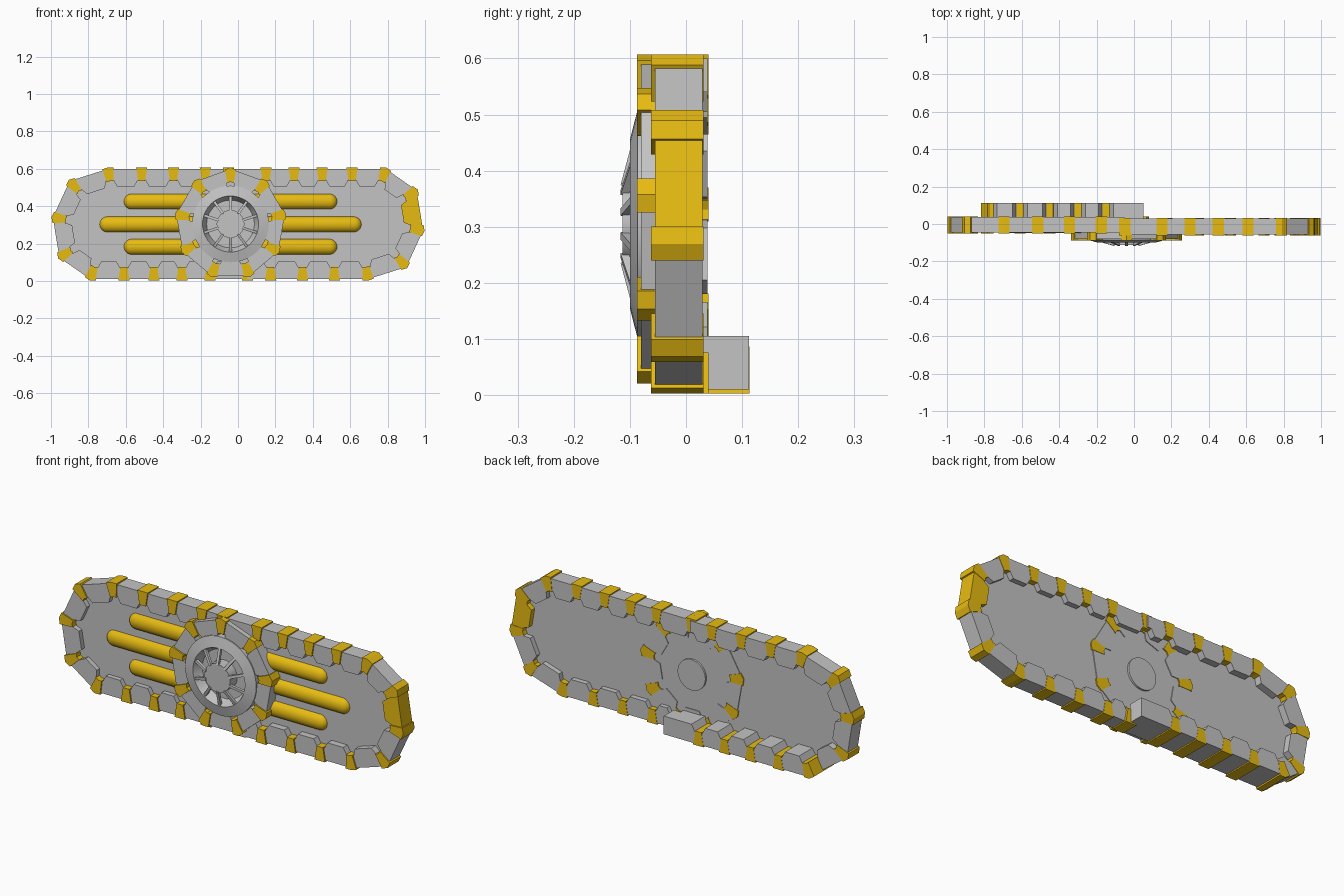
import bpy, bmesh, math
from mathutils import Vector, Matrix

if "Cube" in bpy.data.objects:
    bpy.data.objects.remove(bpy.data.objects["Cube"])


def material(name, col):
    m = bpy.data.materials.new(name)
    m.diffuse_color = (*col, 1)
    m.use_nodes = True
    m.node_tree.nodes["Principled BSDF"].inputs["Base Color"].default_value = m.diffuse_color
    return m


GRAY = material("light gray", (0.55, 0.55, 0.55))
YELLOW = material("warm yellow", (0.8, 0.5, 0.006))


def finish(bm, name, smooth=False, base=GRAY):
    bmesh.ops.recalc_face_normals(bm, faces=bm.faces)
    me = bpy.data.meshes.new(name)
    bm.to_mesh(me)
    bm.free()
    me.materials.append(base)
    me.materials.append(YELLOW)
    ob = bpy.data.objects.new(name, me)
    bpy.context.collection.objects.link(ob)
    if smooth:
        bpy.ops.object.select_all(action='DESELECT')
        ob.select_set(True)
        bpy.context.view_layer.objects.active = ob
        bpy.ops.object.shade_smooth_by_angle(angle=math.radians(35))
    return ob


def prism(bm, pts, y0, y1, mat=0):
    a = [bm.verts.new((p[0], y0, p[1])) for p in pts]
    b = [bm.verts.new((p[0], y1, p[1])) for p in pts]
    n = len(pts)
    faces = [bm.faces.new(a), bm.faces.new(b[::-1])]
    for i in range(n):
        j = (i + 1) % n
        faces.append(bm.faces.new((a[i], b[i], b[j], a[j])))
    for f in faces:
        f.material_index = mat


def edge(path, i):
    """Unit direction and inward normal of edge i of a clockwise outline."""
    d = (path[(i + 1) % len(path)] - path[i % len(path)]).normalized()
    return d, Vector((d.y, -d.x))


def inset(path, i, depth):
    n0, n1 = edge(path, i - 1)[1], edge(path, i)[1]
    b = (n0 + n1).normalized()
    return path[i % len(path)] + b * depth / b.dot(n1)


def segment(bm, path, i, y0, y1, mat=0):
    a, b = path[i % len(path)], path[(i + 1) % len(path)]
    d, n = edge(path, i)
    ai, bi = inset(path, i, 0.06), inset(path, i + 1, 0.06)
    prism(bm, [a, b, bi, bi - d * 0.02, bi - d * 0.04 + n * 0.035,
               ai + d * 0.04 + n * 0.035, ai + d * 0.02, ai], y0, y1, mat)


def joint(bm, path, i, y0, y1):
    d0, n0 = edge(path, i - 1)
    d1, n1 = edge(path, i)
    a, o, c = path[i % len(path)], inset(path, i, -0.007), inset(path, i, 0.066)
    prism(bm, [a - d0 * 0.03 - n0 * 0.007, o, a + d1 * 0.03 - n1 * 0.007,
               c + d1 * 0.018, c, c - d0 * 0.018], y0 - 0.007, y1 + 0.002, 1)


# Track outline: one half, then the same half turned by 180 degrees
half = [(-.05, .6), (.15, .6), (.30, .6), (.45, .6), (.61, .6), (.79, .6),
        (.955, .485), (.99, .27), (.9, .075), (.695, .01), (.515, .01),
        (.345, .01), (.175, .01)]
track = [Vector(p) for p in half] + [Vector((-x, .61 - z)) for x, z in half]
H = len(half)

# Track halves, offset slightly in depth; one end link is yellow
for name, start, y0, y1 in (("track_right", 0, -.055, .029),
                            ("track_left", H, -.045, .038)):
    bm = bmesh.new()
    for i in range(start, start + H):
        segment(bm, track, i, y0, y1, 1 if i == 6 else 0)
        joint(bm, track, i, y0, y1)
    finish(bm, name)

# Second row of links behind the lower left run
bm = bmesh.new()
prism(bm, [(.05, .01), (-.03, .01), (-.03, .105), (.05, .105)], .03, .112)
for i in range(H, H + 5):
    segment(bm, track, i, .03, .112)
    joint(bm, track, i + 1, .037, .111)
finish(bm, "rear_track_strip")

# Side panel
bm = bmesh.new()
prism(bm, [inset(track, i, .04) for i in range(len(track))], -.02, .002)
finish(bm, "side_panel")

# Hub polygon ring with nine links
CX, CZ = -.04, .305
hub = [Vector((CX + .295 * math.cos(math.radians(90 - 40 * k)),
               CZ + .295 * math.sin(math.radians(90 - 40 * k)))) for k in range(9)]
bm = bmesh.new()
for i in range(9):
    segment(bm, hub, i, -.08, .006)
    joint(bm, hub, i, -.08, .006)
finish(bm, "hub_ring")


def circle(r, n=40):
    return [(CX + r * math.cos(2 * math.pi * k / n),
             CZ + r * math.sin(2 * math.pi * k / n)) for k in range(n)]


def disc(name, r, y0, y1):
    bm = bmesh.new()
    prism(bm, circle(r), y0, y1)
    finish(bm, name, True)


disc("hub_floor", .2, -.055, -.005)
disc("hub_cap", .074, -.113, -.05)
disc("rear_hub_cap", .08, -.005, .012)

# Sloping wheel rim with a funnel-shaped inner wall
bm = bmesh.new()
rings = [[bm.verts.new((x, y, z)) for x, z in circle(r)]
         for r, y in ((.205, -.05), (.205, -.086), (.15, -.1), (.125, -.05))]
for k in range(4):
    a, b = rings[k], rings[(k + 1) % 4]
    for i in range(40):
        j = (i + 1) % 40
        bm.faces.new((a[i], a[j], b[j], b[i]))
finish(bm, "wheel_rim", True)

# Spokes
bm = bmesh.new()
for k in range(10):
    a = 2 * math.pi * (k + .5) / 10
    m = (Matrix.Translation((CX, 0, CZ)) @ Matrix.Rotation(a, 4, 'Y')
         @ Matrix.Translation((.112, -.098, 0)) @ Matrix.Rotation(math.radians(15), 4, 'Z')
         @ Matrix.Diagonal((.092, .014, .014, 1)))
    bmesh.ops.create_cube(bm, size=1, matrix=m)
finish(bm, "spokes")

# Rounded yellow bars on the panel front
for name, z, length in (("upper_bar", .425, 1.14), ("middle_bar", .303, 1.40),
                        ("lower_bar", .183, 1.14)):
    bm = bmesh.new()
    R = .042
    bmesh.ops.create_uvsphere(bm, u_segments=24, v_segments=13, radius=R,
                              matrix=Matrix.Rotation(math.pi / 2, 4, 'Y'))
    for v in bm.verts:
        v.co.x += math.copysign(length / 2 - R, v.co.x)
        v.co.y = min(v.co.y, 0) * .8
        v.co += Vector((CX, -.015, z))
    bmesh.ops.remove_doubles(bm, verts=bm.verts, dist=1e-5)
    finish(bm, name, True, YELLOW)
